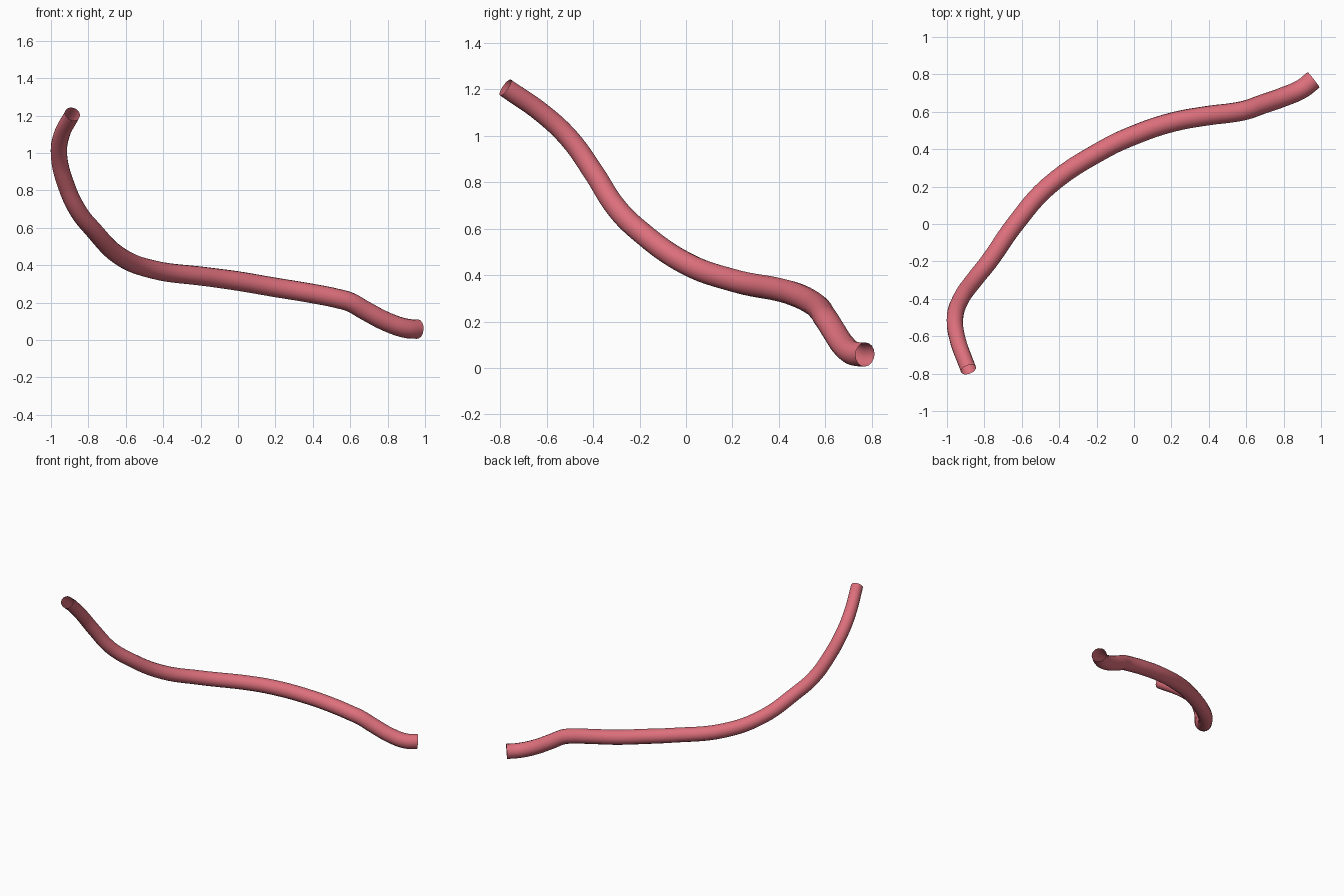
import bpy
import math

cube = bpy.data.objects.get("Cube")
if cube:
    bpy.data.objects.remove(cube, do_unlink=True)

# Centre line, from the high narrow end to the low wide end
PATH = [
    (-0.885, -0.778, 1.208), (-0.945, -0.61, 1.09), (-0.957, -0.5, 0.985),
    (-0.925, -0.4, 0.845), (-0.855, -0.3, 0.69), (-0.775, -0.2, 0.59),
    (-0.635, 0.0, 0.45), (-0.46, 0.2, 0.378), (-0.16, 0.4, 0.337),
    (0.0, 0.475, 0.315), (0.2, 0.543, 0.281), (0.4, 0.58, 0.248),
    (0.53, 0.596, 0.222), (0.6, 0.61, 0.202), (0.68, 0.638, 0.157),
    (0.8, 0.68, 0.095), (0.9, 0.724, 0.062), (0.96, 0.771, 0.058),
]
START_RADIUS, END_RADIUS = 0.042, 0.052

# Smooth path with a gentle taper, swept by a round section and left open
curve = bpy.data.curves.new("vessel_tube", "CURVE")
curve.dimensions = "3D"
curve.resolution_u = 6
curve.bevel_depth = 1.0
curve.bevel_resolution = 6
curve.use_fill_caps = False
spline = curve.splines.new("BEZIER")
spline.bezier_points.add(len(PATH) - 1)
for i, (point, co) in enumerate(zip(spline.bezier_points, PATH)):
    point.co = co
    point.handle_left_type = point.handle_right_type = "AUTO"
    t = min(1.0, i / 9)
    point.radius = START_RADIUS + (END_RADIUS - START_RADIUS) * t

tube = bpy.data.objects.new("vessel_tube", curve)
bpy.context.collection.objects.link(tube)
bpy.ops.object.select_all(action="DESELECT")
tube.select_set(True)
bpy.context.view_layer.objects.active = tube
bpy.ops.object.convert(target="MESH")
tube = bpy.context.object
bpy.ops.object.shade_smooth_by_angle(angle=math.radians(40))

# Soft red finish
color = (0.72, 0.16, 0.2, 1.0)
material = bpy.data.materials.new("soft_red")
material.use_nodes = True
material.diffuse_color = color
shader = material.node_tree.nodes["Principled BSDF"]
shader.inputs["Base Color"].default_value = color
tube.data.materials.clear()
tube.data.materials.append(material)
